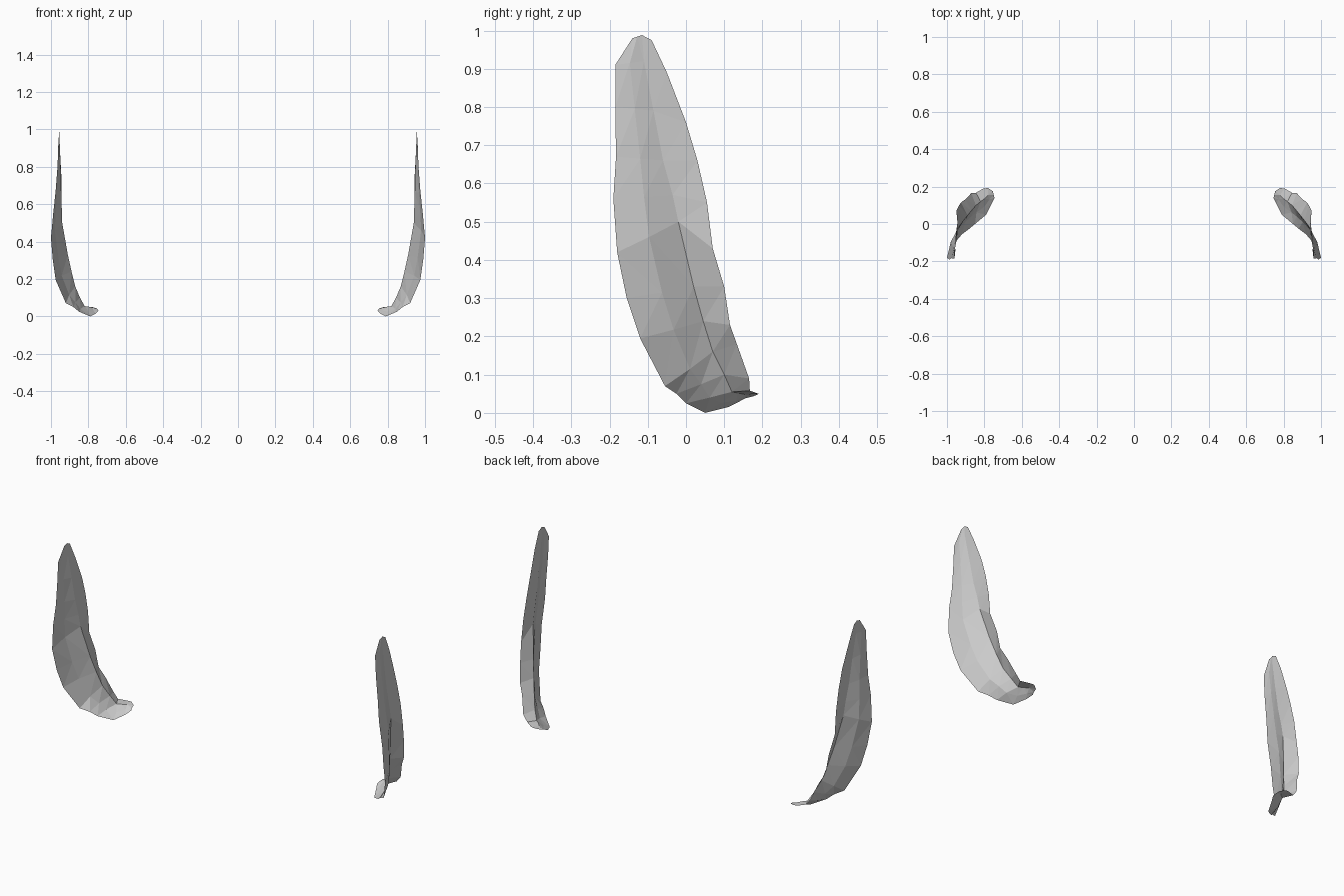
import bpy, bmesh
from mathutils import Vector

cube = bpy.data.objects.get("Cube")
if cube:
    bpy.data.objects.remove(cube)

# One flat grey for both blades
grey = bpy.data.materials.new("plain_grey")
grey.use_nodes = True
colour = (0.6, 0.6, 0.6, 1)
grey.diffuse_color = colour
grey.node_tree.nodes["Principled BSDF"].inputs["Base Color"].default_value = colour

# Cross-sections from the tip to the toe, in hundredths of a unit:
# leading edge, inner fold line, trailing edge
SECTIONS = [
    ((95.5, -14, 98), (95.5, -11.5, 98.8), (95.5, -9, 97.5)),
    ((96, -18.5, 91), (95.3, -11, 92), (95.2, -5, 89)),
    ((96.5, -18.5, 80), (94.8, -8.5, 79), (94.5, 0, 76)),
    ((97.5, -18.3, 67), (94.5, -6, 66), (94.5, 3, 66)),
    ((98.7, -19, 56), (94.2, -3.5, 57), (94.7, 5.5, 55)),
    ((100, -18, 42), (94, -2, 50), (95, 7, 43)),
    ((99, -15.5, 30), (91, 2, 33), (93.5, 10, 33)),
    ((97.5, -12, 19.5), (89, 4.5, 24), (92.5, 11.5, 23)),
    ((92, -5.5, 7), (87, 7, 16), (90, 13.3, 18)),
    ((88, -2.5, 5), (84.5, 10, 10), (87, 16.5, 9)),
    ((85, 0, 2.5), (82, 12, 5.5), (84.5, 16.7, 5.8)),
    ((79, 5, 0), (80, 13.5, 5.2), (80.5, 19, 5)),
    ((76, 11, 1.5), (78, 15.5, 4.8), (78, 19.2, 5)),
    ((74.5, 14, 3), (75, 15.5, 3.8), (75.5, 17.5, 4.3)),
]


def section_points(section, side):
    """Scale a section and add a slightly bulged point on the wide panel."""
    lead, fold, trail = (Vector(p) / 100 for p in section)
    across = fold - lead
    middle = (lead + fold) / 2
    middle += Vector((across.y, -across.x, 0)) * 0.06
    return [Vector((p.x * side, p.y, p.z)) for p in (lead, middle, fold, trail)]


def make_blade(name, side):
    """Loft the sections into one thin faceted sheet."""
    bm = bmesh.new()
    rows = [[bm.verts.new(p) for p in section_points(s, side)] for s in SECTIONS]
    for upper, lower in zip(rows, rows[1:]):
        for i in range(len(upper) - 1):
            corners = [upper[i], lower[i], lower[i + 1], upper[i + 1]]
            # Keep the outer side of each blade facing outward
            bm.faces.new(corners if side > 0 else corners[::-1])
    bmesh.ops.triangulate(bm, faces=bm.faces[:])
    mesh = bpy.data.meshes.new(name)
    bm.to_mesh(mesh)
    bm.free()
    mesh.materials.append(grey)
    blade = bpy.data.objects.new(name, mesh)
    bpy.context.collection.objects.link(blade)
    return blade


# Mirrored pair of curved blades
make_blade("left_blade", 1)
make_blade("right_blade", -1)
